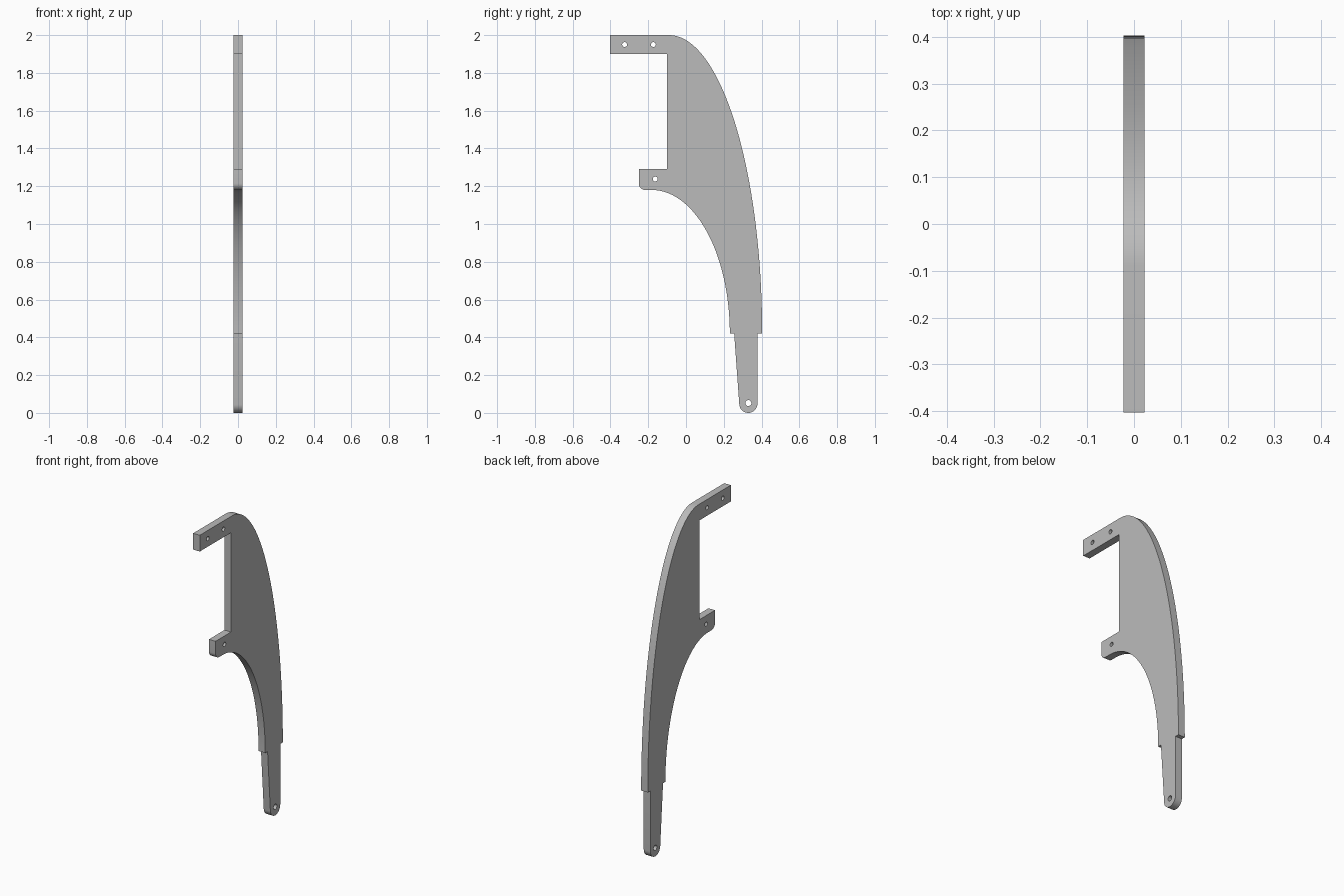
import bpy, bmesh
from math import cos, sin, radians
from mathutils import Vector

cube = bpy.data.objects.get("Cube")
if cube:
    bpy.data.objects.remove(cube)

HALF = 0.0225  # half the plate thickness


def arc(cy, cz, ry, rz, start, end, steps):
    """Points along an elliptical arc in the YZ plane, angles in degrees."""
    angles = [radians(start + (end - start) * i / steps) for i in range(steps + 1)]
    return [(cy + ry * cos(a), cz + rz * sin(a)) for a in angles]


# Outline of the bracket: arms, sweeping outer edge, tang, concave inner edge
outline = [(-0.10, 1.29), (-0.10, 1.90), (-0.403, 1.90), (-0.403, 2.0)]
outline += arc(-0.09, 0.42, 0.493, 1.58, 90, 0, 48)
outline += [(0.378, 0.42)]
outline += arc(0.33, 0.048, 0.048, 0.048, 0, -176, 20)
outline += [(0.255, 0.42)]
outline += arc(-0.18, 0.42, 0.412, 0.76, 0, 90, 36)
outline += arc(-0.215, 1.215, 0.035, 0.035, 270, 180, 8)
outline += [(-0.25, 1.29)]

# Bolt holes: y, z, radius
holes = [(-0.325, 1.95, 0.013), (-0.173, 1.95, 0.013),
         (-0.163, 1.238, 0.013), (0.33, 0.052, 0.016)]
loops = [outline] + [arc(y, z, r, r, 0, 360, 24)[:-1] for y, z, r in holes]

# Fill the outline around the holes, then extrude it to a plate
bm = bmesh.new()
for points in loops:
    verts = [bm.verts.new((-HALF, y, z)) for y, z in points]
    for a, b in zip(verts, verts[1:] + verts[:1]):
        bm.edges.new((a, b))
bmesh.ops.triangle_fill(bm, edges=bm.edges[:], use_beauty=True, normal=Vector((1, 0, 0)))
result = bmesh.ops.extrude_face_region(bm, geom=bm.faces[:], use_keep_orig=True)
moved = [v for v in result["geom"] if isinstance(v, bmesh.types.BMVert)]
bmesh.ops.translate(bm, verts=moved, vec=(2 * HALF, 0, 0))
bmesh.ops.recalc_face_normals(bm, faces=bm.faces[:])
mesh = bpy.data.meshes.new("bracket_plate")
bm.to_mesh(mesh)
bm.free()

plate = bpy.data.objects.new("bracket_plate", mesh)
bpy.context.collection.objects.link(plate)

# Plain grey finish
grey = bpy.data.materials.new("plain_grey")
grey.use_nodes = True
grey.diffuse_color = (0.5, 0.5, 0.5, 1)
grey.node_tree.nodes["Principled BSDF"].inputs["Base Color"].default_value = (0.5, 0.5, 0.5, 1)
mesh.materials.append(grey)

# Smooth curved rims, sharp plate edges
bpy.ops.object.select_all(action="DESELECT")
plate.select_set(True)
bpy.context.view_layer.objects.active = plate
bpy.ops.object.shade_smooth_by_angle(angle=radians(30))
